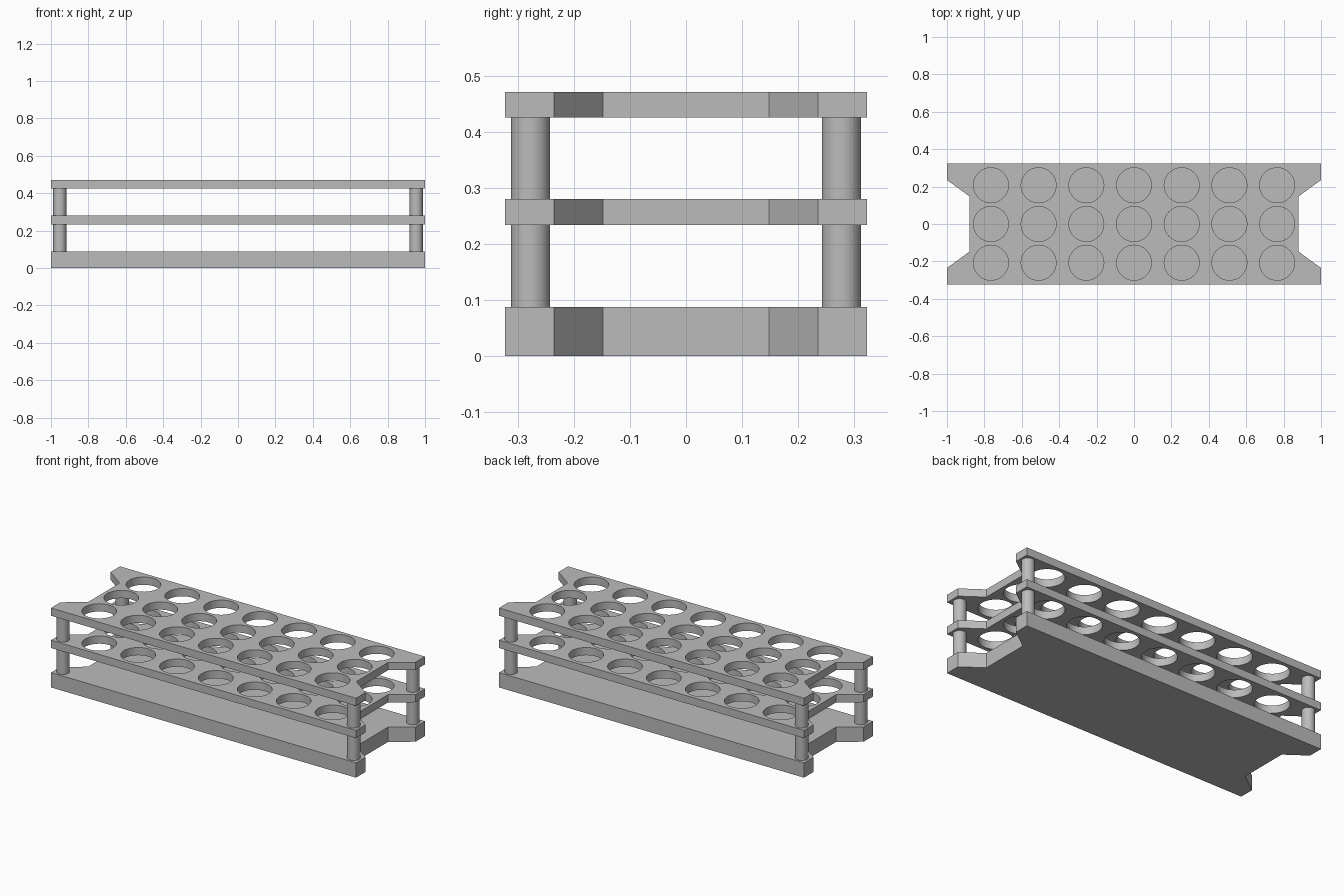
import bpy, bmesh
from math import cos, sin, pi, radians

old = bpy.data.objects.get("Cube")
if old:
    bpy.data.objects.remove(old)

grey = bpy.data.materials.new("light grey plastic")
grey.use_nodes = True
COLOUR = (0.5, 0.5, 0.5, 1)
grey.diffuse_color = COLOUR
grey.node_tree.nodes["Principled BSDF"].inputs["Base Color"].default_value = COLOUR

# Notched plate outline: one corner, mirrored round all four
CORNER = [(0.88, 0.148), (1.0, 0.235), (1.0, 0.323)]
OUTLINE = (CORNER
           + [(-x, y) for x, y in reversed(CORNER)]
           + [(-x, -y) for x, y in CORNER]
           + [(x, -y) for x, y in reversed(CORNER)])
HOLES = [(0.255 * i, 0.207 * j) for i in range(-3, 4) for j in (-1, 0, 1)]


def circle(cx, cy, r, n=48):
    return [(cx + r * cos(2 * pi * k / n), cy + r * sin(2 * pi * k / n)) for k in range(n)]


def extruded(name, loops, z0, z1):
    """Fill closed 2D loops (inner loops become holes) and extrude from z0 to z1."""
    curve = bpy.data.curves.new(name, "CURVE")
    curve.dimensions = "2D"
    curve.fill_mode = "BOTH"
    curve.extrude = (z1 - z0) / 2
    for loop in loops:
        spline = curve.splines.new("POLY")
        spline.points.add(len(loop) - 1)
        for point, (x, y) in zip(spline.points, loop):
            point.co = (x, y, 0, 1)
        spline.use_cyclic_u = True
    temp = bpy.data.objects.new(name + " outline", curve)
    bpy.context.collection.objects.link(temp)
    bpy.context.view_layer.update()
    graph = bpy.context.evaluated_depsgraph_get()
    mesh = bpy.data.meshes.new_from_object(temp.evaluated_get(graph))
    bpy.data.objects.remove(temp)

    # Weld the caps to the walls
    bm = bmesh.new()
    bm.from_mesh(mesh)
    bmesh.ops.remove_doubles(bm, verts=bm.verts, dist=1e-5)
    bmesh.ops.recalc_face_normals(bm, faces=bm.faces)
    bmesh.ops.translate(bm, verts=bm.verts, vec=(0, 0, (z0 + z1) / 2))
    bm.to_mesh(mesh)
    bm.free()

    mesh.name = name
    mesh.materials.clear()
    mesh.materials.append(grey)
    obj = bpy.data.objects.new(name, mesh)
    bpy.context.collection.objects.link(obj)
    bpy.ops.object.select_all(action="DESELECT")
    obj.select_set(True)
    bpy.context.view_layer.objects.active = obj
    bpy.ops.object.shade_smooth_by_angle(angle=radians(30))
    return obj


# Solid base and two perforated shelves
BASE_TOP, MID, TOP = 0.088, (0.234, 0.280), (0.425, 0.471)
rings = [circle(x, y, 0.0935) for x, y in HOLES]
extruded("base", [OUTLINE], 0, BASE_TOP)
extruded("middle_shelf", [OUTLINE] + rings, *MID)
extruded("top_shelf", [OUTLINE] + rings, *TOP)

# Corner posts between the plates
for sx, side in ((1, "left"), (-1, "right")):
    for sy, end in ((-1, "front"), (1, "back")):
        ring = circle(sx * 0.953, sy * 0.277, 0.035)
        extruded(f"{end}_{side}_lower_post", [ring], BASE_TOP, MID[0])
        extruded(f"{end}_{side}_upper_post", [ring], MID[1], TOP[0])
